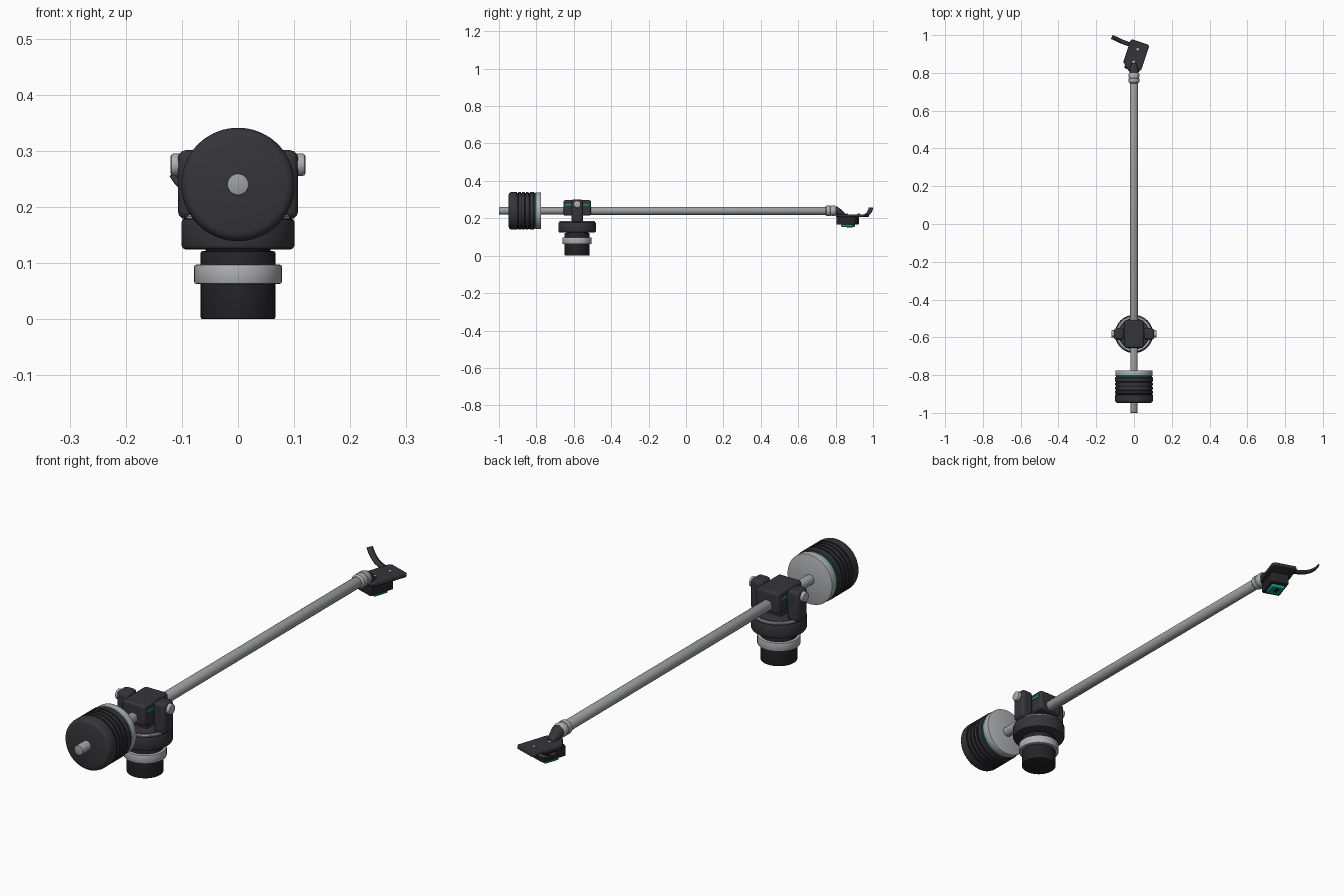
import bpy, bmesh, math
from mathutils import Matrix, Vector

if "Cube" in bpy.data.objects:
    bpy.data.objects.remove(bpy.data.objects["Cube"])

def mat(name, r, g, b):
    m = bpy.data.materials.new(name)
    m.diffuse_color = (r, g, b, 1)
    m.use_nodes = True
    m.node_tree.nodes["Principled BSDF"].inputs["Base Color"].default_value = m.diffuse_color
    return m

DARK = mat("charcoal", 0.036, 0.035, 0.041)
BLACK = mat("black rubber", 0.018, 0.018, 0.021)
SILVER = mat("silver", 0.42, 0.43, 0.44)
STEEL = mat("tube grey", 0.34, 0.35, 0.36)
TEAL = mat("teal", 0.01, 0.28, 0.24)

PY = -0.582   # pivot position along the arm
AZ = 0.24     # arm axis height

def finish(name, bm, material, bevel=0.0, seg=3):
    bmesh.ops.recalc_face_normals(bm, faces=bm.faces)
    me = bpy.data.meshes.new(name)
    bm.to_mesh(me)
    bm.free()
    for m in material if isinstance(material, (list, tuple)) else [material]:
        me.materials.append(m)
    ob = bpy.data.objects.new(name, me)
    bpy.context.collection.objects.link(ob)
    if bevel:
        md = ob.modifiers.new("bevel", 'BEVEL')
        md.width, md.segments, md.limit_method = bevel, seg, 'ANGLE'
    bpy.ops.object.select_all(action='DESELECT')
    bpy.context.view_layer.objects.active = ob
    ob.select_set(True)
    bpy.ops.object.shade_smooth_by_angle(angle=math.radians(35))
    return ob

def lathe(name, profile, origin, material, axis='Z', n=64):
    """Turn (radius, height) points into a closed solid around an axis."""
    rot = {'Z': Matrix(), 'Y': Matrix.Rotation(-math.pi / 2, 4, 'X'),
           'X': Matrix.Rotation(math.pi / 2, 4, 'Y')}[axis]
    M = Matrix.Translation(origin) @ rot
    bm = bmesh.new()
    rings = [[bm.verts.new(M @ Vector((r * math.cos(2 * math.pi * i / n),
                                       r * math.sin(2 * math.pi * i / n), h)))
              for i in range(n)] for r, h in profile]
    for a, b in zip(rings, rings[1:]):
        for i in range(n):
            j = (i + 1) % n
            bm.faces.new((a[i], a[j], b[j], b[i]))
    bm.faces.new(rings[0])
    bm.faces.new(rings[-1])
    return finish(name, bm, material)

def cyl(name, r, h0, h1, origin, material, axis='Z', c=0.003, n=64):
    """Cylinder with slightly rounded rims."""
    k = c * 0.3
    return lathe(name, [(r - c, h0), (r - k, h0 + k), (r, h0 + c),
                        (r, h1 - c), (r - k, h1 - k), (r - c, h1)], origin, material, axis, n)

def box(name, lo, hi, material, bevel=0.0, M=Matrix()):
    bm = bmesh.new()
    lo, hi = Vector(lo), Vector(hi)
    bmesh.ops.create_cube(bm, size=1, matrix=M @ Matrix.Translation((lo + hi) / 2)
                          @ Matrix.Diagonal((*(hi - lo), 1)))
    return finish(name, bm, material, bevel)

# base column, clamp ring and turret
P = (0, PY, 0)
cyl("base_column", 0.0665, 0, 0.121, P, BLACK)
cyl("height_clamp_ring", 0.078, 0.063, 0.097, P, SILVER)
cyl("turret_neck", 0.058, 0.118, 0.13, P, BLACK)
cyl("turret_disc", 0.101, 0.124, 0.18, P, DARK, c=0.008)
lathe("turret_trim_ring", [(0.082, 0.179), (0.082, 0.184), (0.085, 0.186), (0.092, 0.186),
                           (0.095, 0.183), (0.095, 0.179)], P, SILVER)
cyl("turret_top", 0.081, 0.178, 0.1865, P, DARK)

# pivot block with teal side stripes
box("pivot_block", (-0.051, PY - 0.074, 0.214), (0.051, PY + 0.074, 0.297), DARK, 0.01)
box("block_pedestal", (-0.03, PY - 0.03, 0.18), (0.03, PY + 0.03, 0.22), DARK)

# yoke posts with pivot screws on both sides
for s, side in ((1, "right"), (-1, "left")):
    x0, x1 = sorted((s * 0.053, s * 0.107))
    box(side + "_yoke_post", (x0, PY - 0.031, 0.178), (x1, PY + 0.031, 0.301), DARK, 0.014)
    a, b = sorted((s * 0.1, s * 0.12))
    cyl(side + "_pivot_screw", 0.02, a, b, (0, PY, 0.275), SILVER, 'X', c=0.005, n=40)
    a, b = sorted((s * 0.045, s * 0.0535))
    box(side + "_teal_stripe", (a, PY - 0.062, 0.268), (b, PY + 0.062, 0.277), TEAL)

# arm tube, rear shaft and front collar
A = (0, 0, AZ)
cyl("arm_tube", 0.0215, PY + 0.06, 0.79, A, STEEL, 'Y', c=0.002, n=48)
cyl("rear_shaft", 0.0195, -1.0, PY, A, STEEL, 'Y', n=48)
lathe("front_collar", [(0.022, 0.745), (0.028, 0.752), (0.028, 0.771), (0.026, 0.773),
                       (0.026, 0.777), (0.028, 0.779), (0.028, 0.794), (0.025, 0.8)],
      A, SILVER, 'Y', 48)

# counterweight with grooves, teal ring and silver dial
prof = [(0.086, -0.948), (0.094, -0.945), (0.099, -0.939), (0.101, -0.931)]
for i in range(4):
    y = -0.900 + 0.0205 * i
    prof += [(0.101, y - 0.004), (0.096, y - 0.003), (0.096, y + 0.003), (0.101, y + 0.004)]
prof += [(0.101, -0.815), (0.098, -0.811)]
weight = lathe("counterweight", prof, A, [DARK, BLACK], 'Y', 72)
for f in weight.data.polygons:          # groove floors are black
    r = math.hypot(f.center.x, f.center.z - AZ)
    if 0.09 < r < 0.0995 and -0.91 < f.center.y < -0.82:
        f.material_index = 1
cyl("teal_ring", 0.0955, -0.812, -0.803, A, TEAL, 'Y', c=0.001)
cyl("weight_dial", 0.0985, -0.804, -0.775, A, SILVER, 'Y', c=0.003)

# headshell plate, turned to the right
H = Matrix.Translation((0.008, 0.889, 0)) @ Matrix.Rotation(math.radians(-18.5), 4, 'Z')

def prism(name, outline, z0, z1, material, bevel):
    bm = bmesh.new()
    f = bm.faces.new([bm.verts.new(H @ Vector((x, y, z0))) for x, y in outline])
    ext = bmesh.ops.extrude_face_region(bm, geom=[f])
    bmesh.ops.translate(bm, vec=(0, 0, z1 - z0),
                        verts=[v for v in ext['geom'] if isinstance(v, bmesh.types.BMVert)])
    return finish(name, bm, material, bevel, 2)

prism("headshell_plate", [(-0.052, 0.07), (-0.044, 0.079), (0.044, 0.079), (0.052, 0.07),
                          (0.052, -0.058), (0.04, -0.078), (-0.005, -0.09), (-0.052, -0.05)],
      0.207, 0.221, DARK, 0.003)
for i, v in enumerate((0.037, -0.032)):
    cyl("headshell_screw_%d" % i, 0.0075, 0.219, 0.2245, H @ Vector((0, v, 0)), SILVER, c=0.001, n=24)

# neck tapering from the collar down onto the plate
bm = bmesh.new()
rings = []
for y, z, rx, rz in ((0.795, 0.24, 0.025, 0.025), (0.808, 0.239, 0.025, 0.024),
                     (0.83, 0.229, 0.02, 0.018), (0.85, 0.219, 0.012, 0.008)):
    rings.append([bm.verts.new((rx * math.cos(t * math.pi / 16), y, z + rz * math.sin(t * math.pi / 16)))
                  for t in range(32)])
for a, b in zip(rings, rings[1:]):
    for i in range(32):
        bm.faces.new((a[i], a[(i + 1) % 32], b[(i + 1) % 32], b[i]))
bm.faces.new(rings[0])
bm.faces.new(rings[-1])
finish("headshell_neck", bm, DARK)

# cartridge and stylus under the plate
box("cartridge_body", (-0.037, -0.079, 0.166), (0.037, 0.026, 0.21), BLACK, 0.005, H)
box("stylus_guard", (-0.028, -0.055, 0.153), (0.028, 0.008, 0.168), TEAL, 0.006, H)
box("stylus_tip", (-0.006, -0.03, 0.15), (0.006, 0.0, 0.156), BLACK, 0.002, H)

# finger lift: a strip curving out to the left and up
path = [(-0.01, 0.946, 0.213), (-0.04, 0.957, 0.214), (-0.065, 0.966, 0.218),
        (-0.088, 0.977, 0.228), (-0.105, 0.985, 0.242), (-0.115, 0.989, 0.257)]
side = Vector((0.4, 0.92, 0)) * 0.0115
bm = bmesh.new()
rows = [(bm.verts.new(Vector(p) - side), bm.verts.new(Vector(p) + side)) for p in path]
for a, b in zip(rows, rows[1:]):
    bm.faces.new((a[0], a[1], b[1], b[0]))
lift = finish("finger_lift", bm, DARK)
md = lift.modifiers.new("thickness", 'SOLIDIFY')
md.thickness, md.offset = 0.007, 0
